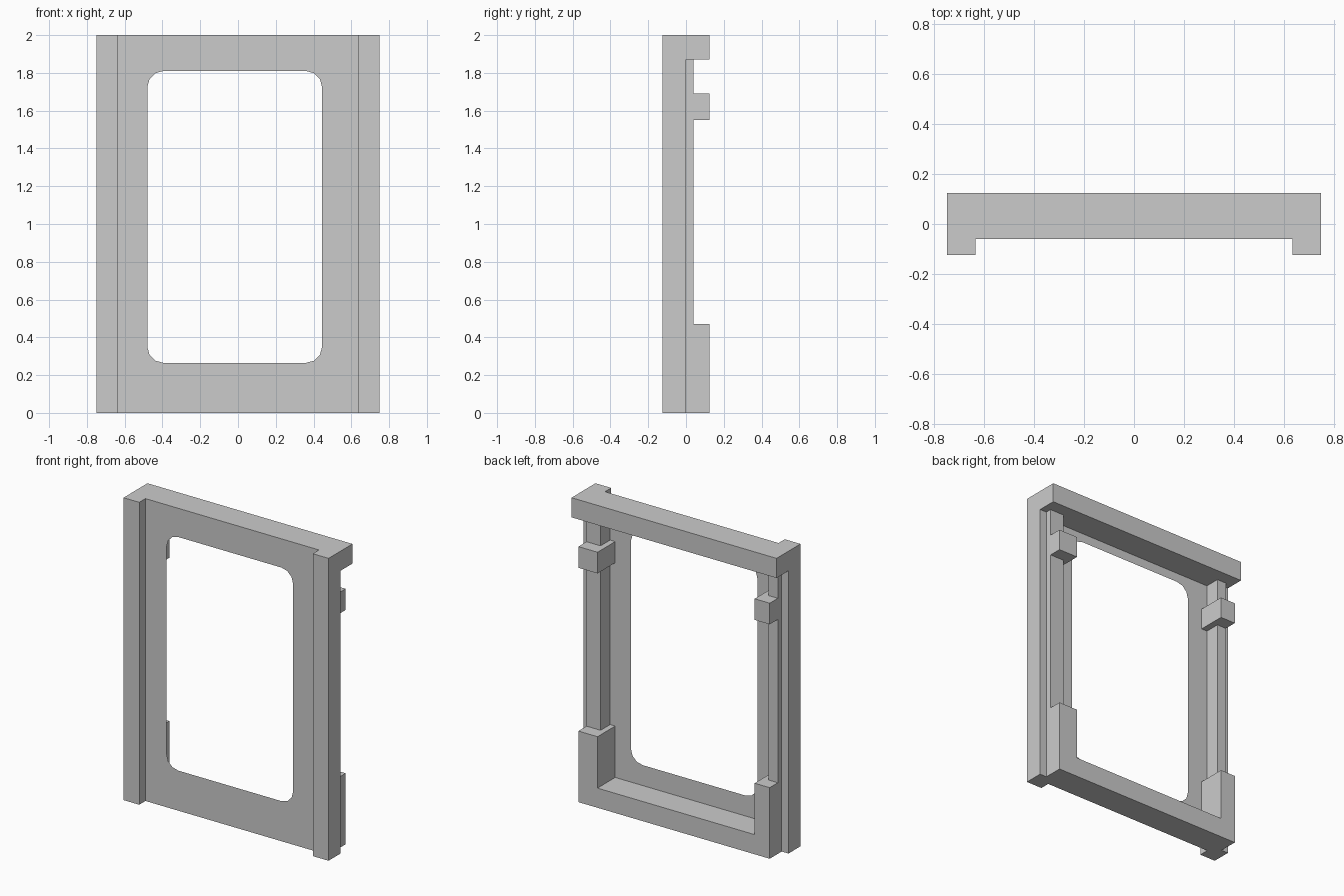
import bpy, bmesh
from math import sin, cos, pi

if "Cube" in bpy.data.objects:
    bpy.data.objects.remove(bpy.data.objects["Cube"])

FRONT, BACK = -0.06, 0.125      # panel plane and rear face
H, BEAM = 2.0, 0.13             # total height, beam height
PIL = 0.635                     # inner edge of the front pilasters


def finish(bm, name):
    me = bpy.data.meshes.new(name)
    bm.to_mesh(me)
    bm.free()
    ob = bpy.data.objects.new(name, me)
    bpy.context.collection.objects.link(ob)
    return ob


def prism(name, outline, z0, z1):
    """Extrude an xy outline upward; leave it open where the panel covers it."""
    bm = bmesh.new()
    face = bm.faces.new([bm.verts.new((x, y, z0)) for x, y in outline])
    ext = bmesh.ops.extrude_face_region(bm, geom=[face], use_keep_orig=True)
    for v in ext["geom"]:
        if isinstance(v, bmesh.types.BMVert):
            v.co.z = z1
    bmesh.ops.recalc_face_normals(bm, faces=bm.faces[:])
    covered = [f for f in bm.faces if all(abs(v.co.y - FRONT) < 1e-5 for v in f.verts)]
    bmesh.ops.delete(bm, geom=covered, context='FACES')
    return finish(bm, name)


def box(name, x0, x1, y0, y1, z0, z1):
    return prism(name, [(x0, y0), (x1, y0), (x1, y1), (x0, y1)], z0, z1)


def beam(name, w, z0, z1):
    # notched at the ends so it butts against the pilasters
    prism(name, [(-w, 0), (-PIL, 0), (-PIL, FRONT), (PIL, FRONT),
                 (PIL, 0), (w, 0), (w, BACK), (-w, BACK)], z0, z1)


# Thin front panel with a rounded opening
def front_panel(x0, x1, z0, z1, r, seg=3):
    bm = bmesh.new()
    outer = [(-PIL, 0), (PIL, 0), (PIL, H), (-PIL, H)]
    inner = []
    corners = [(x1 - r, z1 - r), (x0 + r, z1 - r), (x0 + r, z0 + r), (x1 - r, z0 + r)]
    for q, (cx, cz) in enumerate(corners):
        for i in range(seg + 1):
            a = (q + i / seg) * pi / 2
            inner.append((cx + r * cos(a), cz + r * sin(a)))
    edges = []
    for loop in (outer, inner):
        vs = [bm.verts.new((x, FRONT, z)) for x, z in loop]
        edges += [bm.edges.new((vs[i - 1], vs[i])) for i in range(len(vs))]
    bmesh.ops.triangle_fill(bm, edges=edges, use_beauty=True, normal=(0, -1, 0))
    for f in bm.faces:
        f.normal_update()
        if f.normal.y > 0:
            f.normal_flip()
    finish(bm, "front_panel")


front_panel(-0.48, 0.445, 0.265, 1.81, 0.085)

# Top and bottom beams
beam("top_beam", 0.75, H - BEAM, H)
beam("bottom_beam", 0.70, 0, BEAM)

# Side parts: the inner edges sit slightly off centre, as in the opening
for side, s, post_in, rail_in in (("left", -1, 0.59, 0.633), ("right", 1, 0.56, 0.597)):
    def part(name, xa, xb, y0, y1, z0, z1):
        a, b = sorted((s * xa, s * xb))
        box(f"{side}_{name}", a, b, y0, y1, z0, z1)

    part("pilaster", PIL, 0.75, -0.125, 0, 0, H)
    part("lower_post", post_in, 0.70, FRONT, BACK, BEAM, 0.47)
    part("hinge_block", post_in, 0.70, FRONT, BACK, 1.55, 1.69)
    part("lower_rail", rail_in, 0.70, FRONT, 0.04, 0.47, 1.55)
    part("upper_rail", rail_in, 0.70, FRONT, 0.04, 1.69, H - BEAM)
